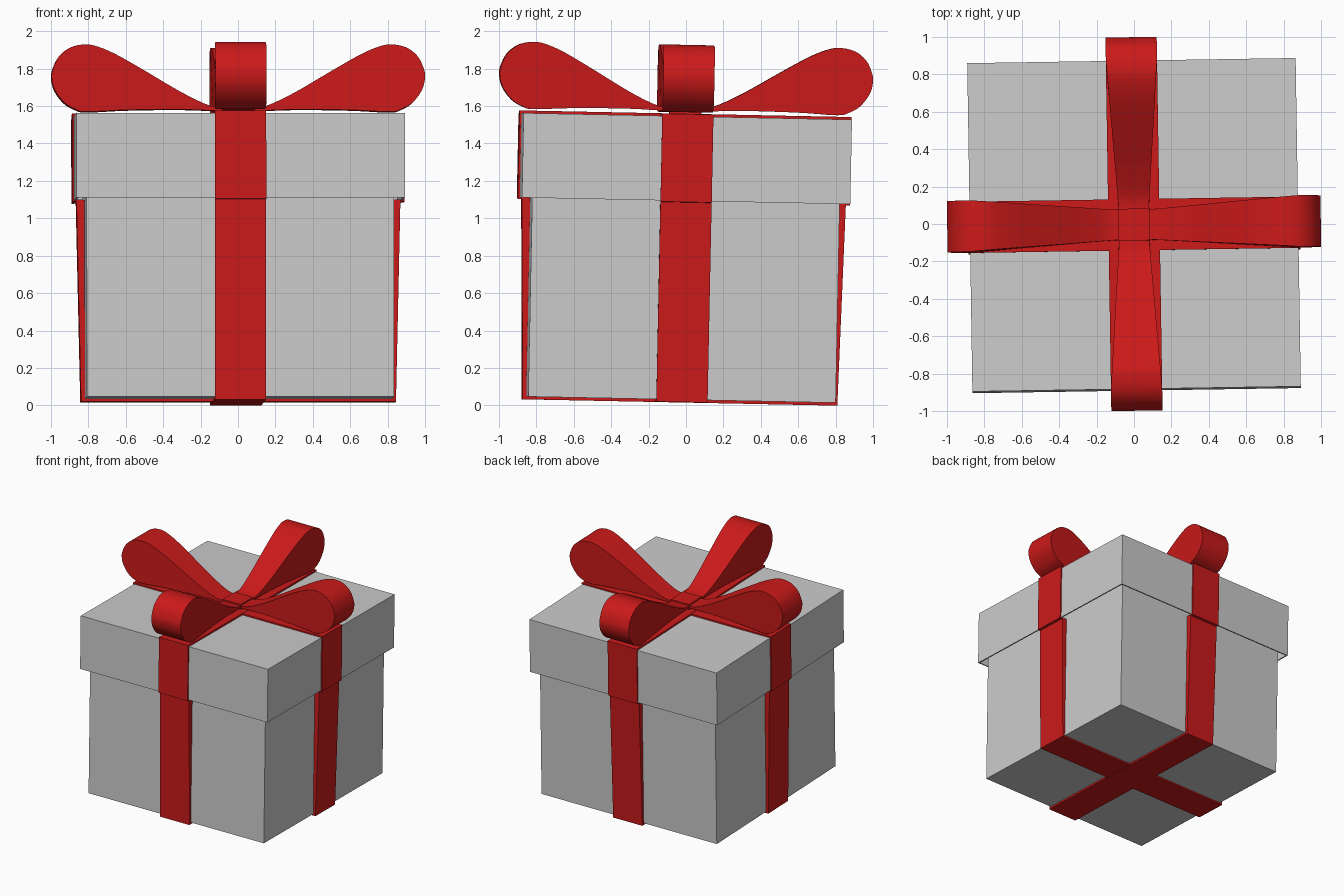
import bpy, bmesh
from math import radians
from mathutils import Matrix, Vector

if "Cube" in bpy.data.objects:
    bpy.data.objects.remove(bpy.data.objects["Cube"])

# The whole gift is very slightly turned and tipped
PIVOT = Vector((0, 0, 1.75))
POSE = (Matrix.Translation(PIVOT) @ Matrix.Rotation(radians(0.9), 4, 'Z')
        @ Matrix.Rotation(radians(-1.15), 4, 'X') @ Matrix.Translation(-PIVOT))

red = bpy.data.materials.new("red_ribbon")
red.diffuse_color = (0.6, 0.01, 0.01, 1)
red.use_nodes = True
red.node_tree.nodes["Principled BSDF"].inputs["Base Color"].default_value = red.diffuse_color


def finish(name, bm, mat=None, smooth=False, turn=0):
    bmesh.ops.recalc_face_normals(bm, faces=bm.faces)
    bm.transform(POSE @ Matrix.Rotation(radians(turn), 4, 'Z'))
    me = bpy.data.meshes.new(name)
    bm.to_mesh(me)
    bm.free()
    ob = bpy.data.objects.new(name, me)
    bpy.context.collection.objects.link(ob)
    if mat:
        me.materials.append(mat)
    if smooth:
        bpy.ops.object.select_all(action='DESELECT')
        ob.select_set(True)
        bpy.context.view_layer.objects.active = ob
        bpy.ops.object.shade_smooth_by_angle(angle=radians(35))
    return ob


def box(half, z0, z1):
    bm = bmesh.new()
    bmesh.ops.create_cube(bm, size=1, matrix=Matrix.Translation((0, 0, (z0 + z1) / 2))
                          @ Matrix.Diagonal((2 * half, 2 * half, z1 - z0, 1)))
    return bm


def mirrored(half_profile):
    return half_profile + [(-x, z) for x, z in reversed(half_profile)]


def smooth_curve(pts, steps=4):
    # Catmull-Rom through the points
    pts = [Vector(p) for p in pts]
    out = []
    for i in range(len(pts) - 1):
        a, b, c, d = pts[max(i - 1, 0)], pts[i], pts[i + 1], pts[min(i + 2, len(pts) - 1)]
        for k in range(steps):
            t = k / steps
            out.append(0.5 * (2 * b + (c - a) * t + (2 * a - 5 * b + 4 * c - d) * t * t
                              + (3 * b - a - 3 * c + d) * t ** 3))
    return out + [pts[-1]]


# Box body
finish("box_body", box(0.822, 0.03, 1.5))

# Lid: open underneath, thin walls
bm = box(0.878, 1.093, 1.545)
bm.faces.ensure_lookup_table()
bottom = min(bm.faces, key=lambda f: f.calc_center_median().z)
bmesh.ops.delete(bm, geom=[bottom], context='FACES_ONLY')
lid = finish("lid", bm)
mod = lid.modifiers.new("wall", 'SOLIDIFY')
mod.thickness = 0.015
mod.offset = -1

# Wrapped ribbons: closed bands flaring out to the lid edge
HALF_W = 0.137


def ribbon(name, turn, lift):
    outer = mirrored([(0.842, 0.017 - lift), (0.866, 1.085), (0.888, 1.087), (0.888, 1.557 + lift)])
    inner = mirrored([(0.818, 0.034), (0.818, 1.096), (0.874, 1.097), (0.874, 1.54)])
    bm = bmesh.new()
    rings = [[bm.verts.new((x, y, z)) for x, z in prof]
             for prof, y in ((outer, -HALF_W), (outer, HALF_W), (inner, HALF_W), (inner, -HALF_W))]
    n = len(outer)
    for r in range(4):
        a, b = rings[r], rings[(r + 1) % 4]
        for i in range(n):
            j = (i + 1) % n
            bm.faces.new((a[i], a[j], b[j], b[i]))
    finish(name, bm, red, turn=turn)


ribbon("ribbon_across", 0, 0.0)
ribbon("ribbon_front_to_back", 90, 0.002)

# Bow loops: teardrop profile, narrowing towards the knot
TEAR = [(0.06, 1.59), (0.15, 1.60), (0.3, 1.67), (0.5, 1.787), (0.65, 1.872), (0.75, 1.915),
        (0.82, 1.927), (0.9, 1.91), (0.96, 1.862), (0.992, 1.795), (0.998, 1.745),
        (0.98, 1.68), (0.93, 1.615), (0.87, 1.58), (0.81, 1.567), (0.6, 1.577),
        (0.3, 1.58), (0.06, 1.57)]
profile = smooth_curve(TEAR)


def bow_loop(name, turn):
    bm = bmesh.new()
    sides = []
    for s in (-1, 1):
        sides.append([bm.verts.new((x, s * (0.08 + 0.057 * min(1, max(0, (x - 0.08) / 0.8))), z))
                      for x, z in profile])
    a, b = sides
    n = len(a)
    for i in range(n):
        j = (i + 1) % n
        bm.faces.new((a[i], a[j], b[j], b[i]))
    bm.faces.new(a)
    bm.faces.new(b)
    finish(name, bm, red, smooth=True, turn=turn)


for name, turn in (("right", 0), ("back", 90), ("left", 180), ("front", 270)):
    bow_loop("bow_loop_" + name, turn)

# Knot in the middle of the bow
finish("bow_knot", box(0.085, 1.55, 1.603), red)
